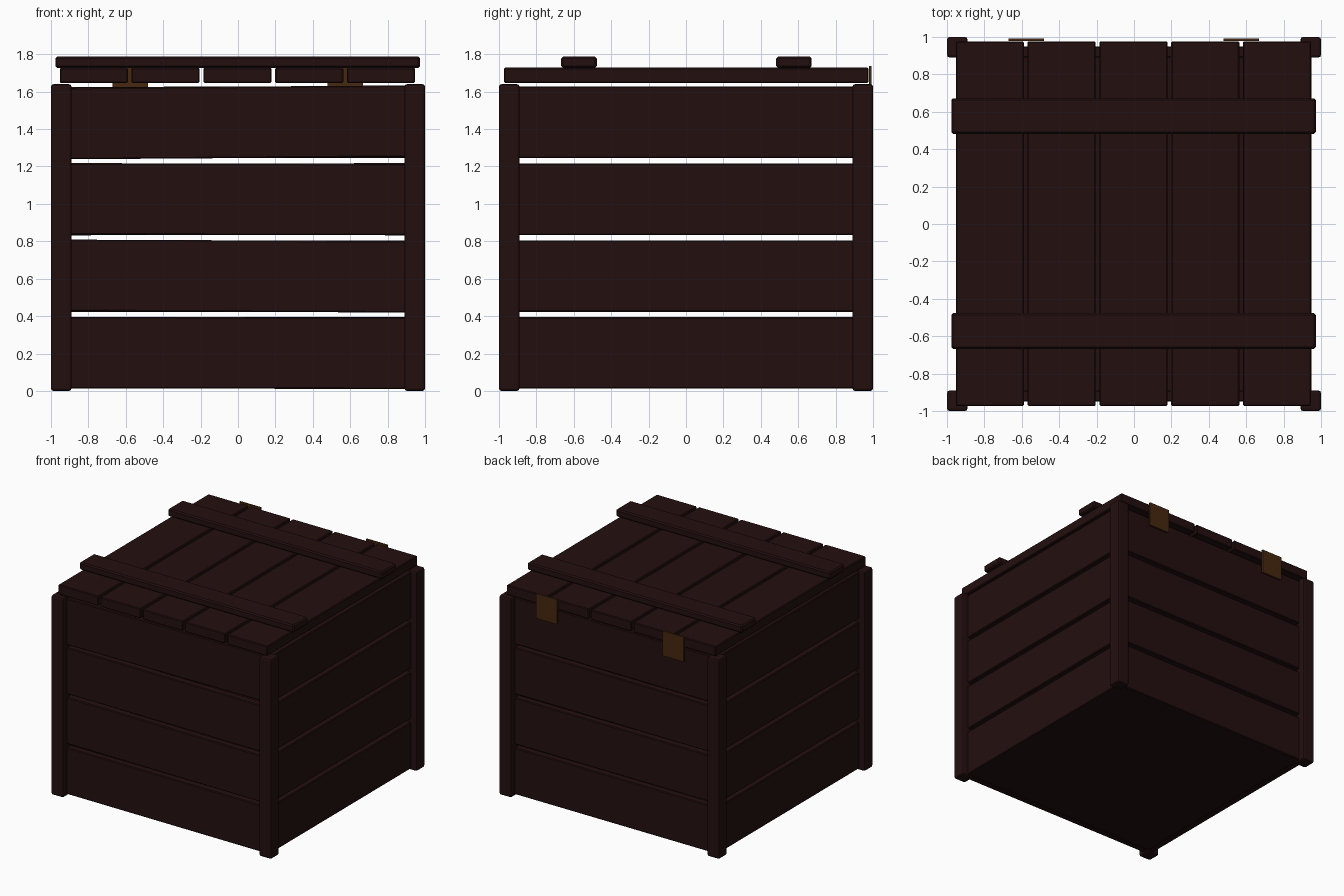
import bpy
import math

if "Cube" in bpy.data.objects:
    bpy.data.objects.remove(bpy.data.objects["Cube"])


def material(name, rgb):
    m = bpy.data.materials.new(name)
    m.diffuse_color = (*rgb, 1.0)
    m.use_nodes = True
    m.node_tree.nodes["Principled BSDF"].inputs["Base Color"].default_value = m.diffuse_color
    return m


WOOD = material("dark_red_brown_wood", (0.017, 0.0047, 0.0047))
METAL = material("aged_brass", (0.062, 0.021, 0.005))


def box(name, lo, hi, mat=WOOD, bevel=0.006, segments=1, tilt=0.0):
    """Box between two corners, tilted about its own y axis, with bevelled edges."""
    centre = [(a + b) / 2 for a, b in zip(lo, hi)]
    bpy.ops.mesh.primitive_cube_add(size=1, location=centre)
    o = bpy.context.object
    o.name = name
    o.scale = [b - a for a, b in zip(lo, hi)]
    bpy.ops.object.transform_apply(location=False, rotation=False, scale=True)
    o.rotation_euler[1] = math.radians(-tilt)
    o.data.materials.append(mat)
    if bevel:
        b = o.modifiers.new("bevel", 'BEVEL')
        b.width = bevel
        b.segments = segments
    return o


# Corner posts
for sx in (-1, 1):
    for sy in (-1, 1):
        x, y = 0.945 * sx, 0.945 * sy
        box("corner_post", (x - 0.055, y - 0.055, 0), (x + 0.055, y + 0.055, 1.64),
            bevel=0.014, segments=2)

# Wall planks: four per side; the front and back ones sit slightly crooked
OUT, INN = 0.95, 0.89
front_tilt = (-0.1, -0.25, -0.12, 0.4)
back_tilt = (0.0, 0.0, 0.12, 0.1)
for i in range(4):
    z0 = 0.012 + i * 0.411
    z1 = z0 + 0.382
    box("front_plank", (-0.905, -OUT, z0), (0.905, -INN, z1), tilt=front_tilt[i])
    box("back_plank", (-0.905, INN, z0), (0.905, OUT, z1), tilt=back_tilt[i])
    box("left_plank", (-OUT, -0.905, z0), (-INN, 0.905, z1))
    box("right_plank", (INN, -0.905, z0), (OUT, 0.905, z1))

# Floor
box("floor", (-0.94, -0.94, 0.015), (0.94, 0.94, 0.06), bevel=0)

# Lid boards running front to back
for i in range(5):
    x = -0.003 + (i - 2) * 0.384
    box("lid_board", (x - 0.182, -0.973, 1.647), (x + 0.182, 0.977, 1.728))

# Battens across the lid
for y in (-0.572, 0.577):
    box("lid_batten", (-0.977, y - 0.095, 1.727), (0.973, y + 0.095, 1.788), bevel=0.01)

# Hinge plates on the back
for x in (-0.577, 0.573):
    box("hinge_plate", (x - 0.095, 0.978, 1.535), (x + 0.095, 0.993, 1.738), METAL, bevel=0)
